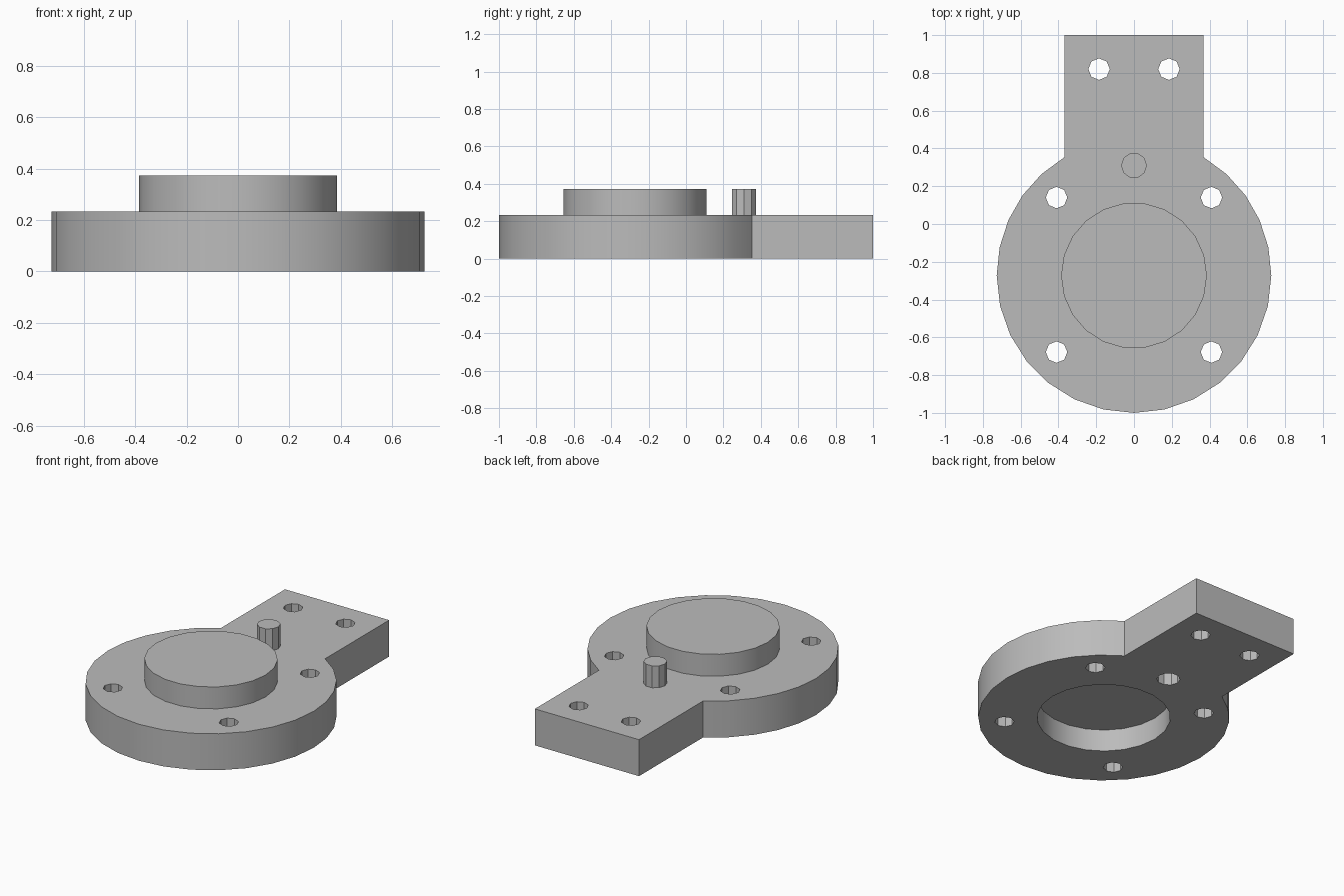
import bpy, bmesh, math

if "Cube" in bpy.data.objects:
    bpy.data.objects.remove(bpy.data.objects["Cube"])

T, H, REC = 0.233, 0.373, 0.14       # plate top, boss top, recess depth
CY, R, NECK = -0.273, 0.727, 0.368   # disc centre, disc radius, half width of tab

grey = bpy.data.materials.new("grey_metal")
grey.diffuse_color = (0.5, 0.5, 0.5, 1)
grey.use_nodes = True
grey.node_tree.nodes["Principled BSDF"].inputs["Base Color"].default_value = grey.diffuse_color


def prism(name, pts, z0, z1):
    """Extrude a flat outline from z0 to z1."""
    bm = bmesh.new()
    face = bm.faces.new([bm.verts.new((x, y, z0)) for x, y in pts])
    new = bmesh.ops.extrude_face_region(bm, geom=[face])["geom"]
    for v in new:
        if isinstance(v, bmesh.types.BMVert):
            v.co.z = z1
    bmesh.ops.recalc_face_normals(bm, faces=bm.faces)
    me = bpy.data.meshes.new(name)
    bm.to_mesh(me)
    bm.free()
    me.materials.append(grey)
    ob = bpy.data.objects.new(name, me)
    bpy.context.collection.objects.link(ob)
    return ob


def ring(x, y, r, n):
    return [(x + r * math.cos(2 * math.pi * i / n),
             y + r * math.sin(2 * math.pi * i / n)) for i in range(n)]


def combine(target, other, op):
    """Apply a boolean and discard the tool object."""
    mod = target.modifiers.new("bool", "BOOLEAN")
    mod.operation, mod.solver, mod.object = op, "EXACT", other
    bpy.context.view_layer.objects.active = target
    bpy.ops.object.modifier_apply(modifier=mod.name)
    bpy.data.objects.remove(other)


# Keyhole outline: right half of disc, tab corner, then mirrored
a = math.acos(NECK / R)
angles = [-math.pi / 2 + math.pi / 2 * i / 7 for i in range(8)] + [a * i / 5 for i in range(1, 6)]
half = [(R * math.cos(t), CY + R * math.sin(t)) for t in angles] + [(NECK, 1.0)]
half[0] = (0.0, CY - R)
plate = prism("mounting_plate", half + [(-x, y) for x, y in reversed(half[1:])], 0, T)

# Pressed boss and pin, each with a matching recess underneath
for name, y, r, n in (("boss", CY, 0.386, 22), ("pin", 0.31, 0.068, 10)):
    combine(plate, prism(name, ring(0, y, r, n), T - 0.03, H), "UNION")
    combine(plate, prism(name + "_recess", ring(0, y, r, n), -0.1, REC), "DIFFERENCE")

# Bolt holes through disc and tab
for x, y in ((0.41, 0.14), (0.41, -0.678), (0.185, 0.82)):
    for s in (-1, 1):
        combine(plate, prism("bolt_hole", ring(s * x, y, 0.057, 8), -0.1, 0.5), "DIFFERENCE")

# Smooth round walls, crisp edges
bpy.ops.object.select_all(action="DESELECT")
plate.select_set(True)
bpy.context.view_layer.objects.active = plate
bpy.ops.object.shade_smooth_by_angle(angle=math.radians(30))
